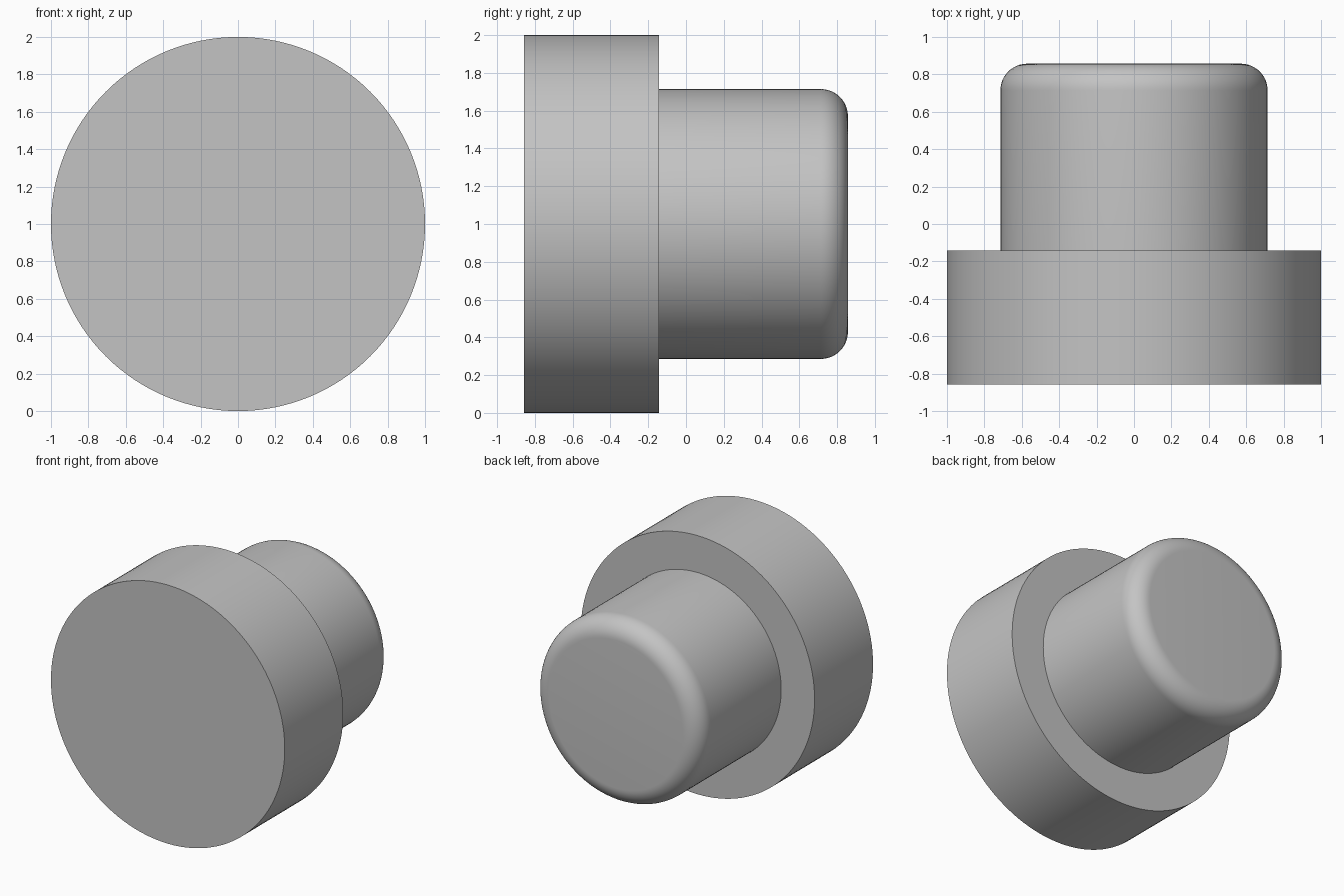
import bpy, bmesh, math
from mathutils import Vector

if "Cube" in bpy.data.objects:
    bpy.data.objects.remove(bpy.data.objects["Cube"])

U = 1 / 7          # all dimensions are multiples of one seventh
SEGMENTS = 128
FILLET_STEPS = 12

# Half profile (radius, y): wide head, shoulder, narrow stem, rounded end
profile = [(7 * U, -6 * U), (7 * U, -U), (5 * U, -U)]
for i in range(FILLET_STEPS + 1):
    a = math.pi / 2 * i / FILLET_STEPS
    profile.append(((4 + math.cos(a)) * U, (5 + math.sin(a)) * U))

# Revolve the profile around the horizontal y axis at z = 1
bm = bmesh.new()
verts = [bm.verts.new((r, y, 1)) for r, y in profile]
edges = [bm.edges.new(pair) for pair in zip(verts, verts[1:])]
bmesh.ops.spin(bm, geom=verts + edges, cent=Vector((0, 0, 1)), axis=Vector((0, 1, 0)),
               angle=2 * math.pi, steps=SEGMENTS, use_duplicate=False)
bmesh.ops.remove_doubles(bm, verts=bm.verts[:], dist=1e-4)

# Flat caps on both ends
bmesh.ops.holes_fill(bm, edges=[e for e in bm.edges if e.is_boundary], sides=0)
bmesh.ops.recalc_face_normals(bm, faces=bm.faces[:])

mesh = bpy.data.meshes.new("stepped_plug")
bm.to_mesh(mesh)
bm.free()
plug = bpy.data.objects.new("stepped_plug", mesh)
bpy.context.collection.objects.link(plug)

# Plain grey
grey = bpy.data.materials.new("grey")
grey.diffuse_color = (0.55, 0.55, 0.55, 1)
grey.use_nodes = True
grey.node_tree.nodes["Principled BSDF"].inputs["Base Color"].default_value = grey.diffuse_color
mesh.materials.append(grey)

# Smooth barrel and fillet, crisp shoulder and rim
bpy.context.view_layer.objects.active = plug
plug.select_set(True)
bpy.ops.object.shade_smooth_by_angle(angle=math.radians(30))
